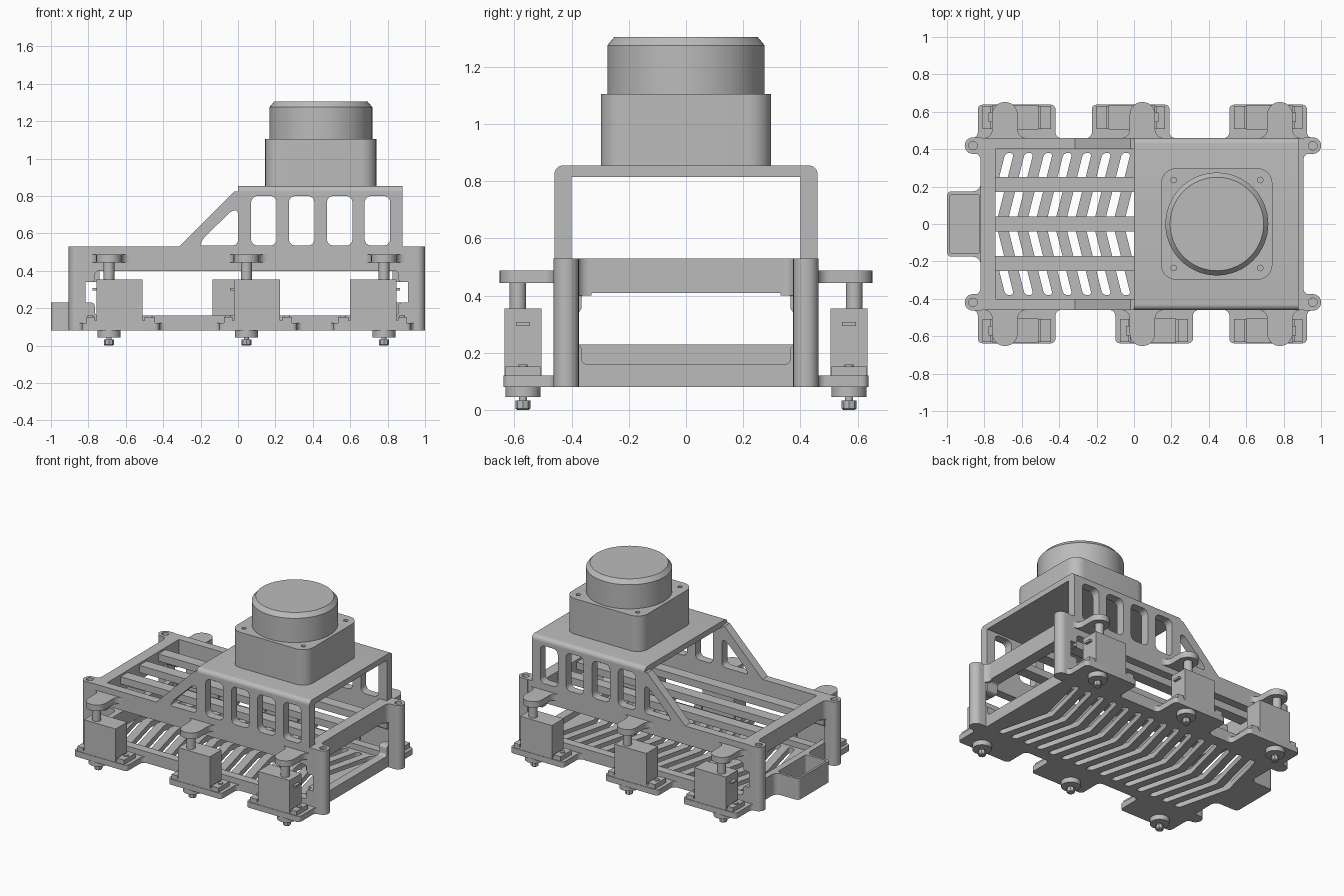
import bpy, bmesh
from math import sin, cos, pi
from mathutils import Vector
from mathutils.geometry import tessellate_polygon

cube = bpy.data.objects.get("Cube")
if cube:
    bpy.data.objects.remove(cube)

grey = bpy.data.materials.new("plain_grey")
grey.use_nodes = True
grey.diffuse_color = (0.5, 0.5, 0.5, 1)
grey.node_tree.nodes["Principled BSDF"].inputs["Base Color"].default_value = (0.5, 0.5, 0.5, 1)


def finish(name, bm):
    bmesh.ops.recalc_face_normals(bm, faces=bm.faces[:])
    mesh = bpy.data.meshes.new(name)
    bm.to_mesh(mesh)
    bm.free()
    mesh.shade_smooth()
    mesh.set_sharp_from_angle(angle=0.5)
    mesh.materials.append(grey)
    ob = bpy.data.objects.new(name, mesh)
    bpy.context.scene.collection.objects.link(ob)
    return ob


def rounded(points, radius):
    """Polygon with rounded corners; radius is one value or one per corner."""
    n, out = len(points), []
    pts = [Vector(p) for p in points]
    radii = radius if isinstance(radius, (list, tuple)) else [radius] * n
    for i, (p, r) in enumerate(zip(pts, radii)):
        if r == 0:
            out.append(p)
            continue
        a = p + (pts[i - 1] - p).normalized() * r
        b = p + (pts[(i + 1) % n] - p).normalized() * r
        for k in range(7):
            t = k / 6
            w = 2 ** 0.5 * t * (1 - t)     # conic weight gives a true quarter circle
            out.append((a * (1 - t) ** 2 + p * w + b * t * t) / ((1 - t) ** 2 + w + t * t))
    return out


def rect(a, b, c, d, r=0):
    return rounded([(a, c), (b, c), (b, d), (a, d)], r)


def circle(x, y, r, n=20):
    return [Vector((x + r * cos(2 * pi * i / n), y + r * sin(2 * pi * i / n))) for i in range(n)]


def prism(name, axis, lo, hi, outline, holes=()):
    """Extrude a flat outline with holes along an axis."""
    place = {"x": lambda u, v, w: (w, u, v), "y": lambda u, v, w: (u, w, v),
             "z": lambda u, v, w: (u, v, w)}[axis]
    loops = [outline, *holes]
    tris = tessellate_polygon([[Vector((p[0], p[1], 0)) for p in lp] for lp in loops])
    bm = bmesh.new()
    flat = [p for lp in loops for p in lp]
    low, high = [[bm.verts.new(place(p[0], p[1], w)) for p in flat] for w in (lo, hi)]
    for tri in tris:
        for side in (low, high):
            bm.faces.new([side[i] for i in tri])
    start = 0
    for lp in loops:
        n = len(lp)
        for i in range(n):
            a, b = start + i, start + (i + 1) % n
            bm.faces.new((low[a], low[b], high[b], high[a]))
        start += n
    return finish(name, bm)


def lathe(name, x, y, profile, n=32):
    """Stack of rings (radius, height), closed at both ends."""
    bm = bmesh.new()
    rings = [[bm.verts.new((p[0], p[1], z)) for p in circle(x, y, r, n)] for r, z in profile]
    for r0, r1 in zip(rings, rings[1:]):
        for i in range(n):
            j = (i + 1) % n
            bm.faces.new((r0[i], r0[j], r1[j], r1[i]))
    bm.faces.new(rings[0])
    bm.faces.new(rings[-1])
    return finish(name, bm)


def block(name, x0, x1, y0, y1, z0, z1, r=0):
    return prism(name, "z", z0, z1, rect(x0, x1, y0, y1, r))


def bracket_beam(name, axis, lo, hi, a, b, edge, inner, tip):
    """Beam whose two ends thicken into small corner gussets."""
    g = 0.055
    pts = [(a, edge), (b, edge), (b, tip), (b - g, tip), (b - g, inner),
           (a + g, inner), (a + g, tip), (a, tip)]
    prism(name, axis, lo, hi, rounded(pts, [0, 0, 0, .02, .02, .02, .02, 0]))


# Floor plate with chevron slots
slots = []
for i in range(15):
    x, w, s, h = -0.76 + i * 0.104, 0.023, 0.095, 0.38
    slots.append(rounded([(x - w, 0), (x + s - w, -h), (x + s + w, -h),
                          (x + w, 0), (x + s + w, h), (x + s - w, h)],
                         [0, .02, .02, 0, .02, .02]))
prism("floor_plate", "z", 0.08, 0.12, rect(-0.82, 0.905, -0.46, 0.46), slots)

# Side rails, upper and lower
for s, label in ((-1, "right"), (1, "left")):
    lo, hi = sorted((s * 0.40, s * 0.46))
    bracket_beam(label + "_upper_rail", "y", lo, hi, -0.82, 0.912, 0.53, 0.40, 0.34)
    bracket_beam(label + "_lower_rail", "y", lo, hi, -0.82, 0.912, 0.08, 0.16, 0.23)

# End beams
for label, lo, hi in (("rear", -0.82, -0.74), ("head", 0.825, 0.905)):
    bracket_beam(label + "_upper_beam", "x", lo, hi, -0.42, 0.42, 0.53, 0.41, 0.34)
bracket_beam("head_lower_beam", "x", 0.845, 0.905, -0.42, 0.42, 0.08, 0.16, 0.23)
block("rear_lower_beam", -0.82, -0.78, -0.42, 0.42, 0.08, 0.23)

# Corner posts with blind screw holes
for s in (-1, 1):
    for e, outer, inner in ((-1, -0.905, -0.815), (1, 1.0, 0.91)):
        pts = [(inner, s * 0.375), (outer, s * 0.375), (outer, s * 0.463), (inner, s * 0.463)]
        shape = rounded(pts, [0, .043, .043, 0])
        hole = circle(outer - e * 0.044, s * 0.419, 0.023)
        prism("corner_post", "z", 0.08, 0.48, shape)
        prism("corner_post_top", "z", 0.48, 0.53, shape, [hole])
        # concave fillet from post to end beam
        edge = -0.82 if e < 0 else 0.905
        flare = rounded([(edge - e * .01, s * .33), (edge, s * .33), (edge, s * .38),
                         (edge + e * .045, s * .38), (edge + e * .045, s * .40),
                         (edge - e * .01, s * .40)], [0, 0, .04, 0, 0, 0])
        prism("post_fillet", "z", 0.40, 0.53, flare)

# Upper grating bars
for y in (-0.21, 0, 0.21):
    block("grating_bar", -0.75, 0.84, y - 0.04, y + 0.04, 0.465, 0.515)

# Rear open cup
cup = rounded([(-0.81, -0.225), (-0.82, -0.225), (-0.82, -0.175), (-1, -0.175),
               (-1, 0.175), (-0.82, 0.175), (-0.82, 0.225), (-0.81, 0.225)],
              [0, 0, .04, .025, .025, .04, 0, 0])
prism("cup_floor", "z", 0.08, 0.10, cup)
prism("cup_wall", "z", 0.10, 0.23, cup, [rect(-0.985, -0.825, -0.158, 0.158, 0.015)])

# Raised bridge: side panels with windows, and the roof
windows = [rect(x, x + 0.137, 0.535, 0.80, 0.035) for x in (0.07, 0.272, 0.475, 0.677)]
windows.append(rounded([(-0.205, 0.535), (0, 0.535), (0, 0.725), (-0.03, 0.725),
                        (-0.185, 0.575)], [.015, .03, .02, .02, .02]))
panel = [(-0.32, 0.525), (0.88, 0.525), (0.88, 0.825), (-0.02, 0.825)]
for s in (-1, 1):
    lo, hi = sorted((s * 0.40, s * 0.46))
    prism("bridge_side", "y", lo, hi, panel, windows)
prism("bridge_roof", "x", 0, 0.88, rounded(
    [(-0.46, 0.815), (0.46, 0.815), (0.46, 0.855), (-0.46, 0.855)], [0, 0, .03, .03]))

# Sensor on the roof
base = rect(0.145, 0.74, -0.298, 0.298, 0.08)
screws = [circle(x, y, 0.015, 12) for x in (0.212, 0.675) for y in (-0.235, 0.235)]
prism("sensor_base", "z", 0.855, 1.06, base)
prism("sensor_base_top", "z", 1.06, 1.105, base, screws)
lathe("sensor_drum", 0.443, 0, [(0.275, 1.10), (0.275, 1.275), (0.25, 1.305)], 64)


def servo_unit(x, s, d):
    """Servo with arm and mount; s is the side, d the way the body extends."""
    def at(points, radius=0):
        return rounded([(x + d * u, s * v) for u, v in points], radius)

    def box(a, b, c, e):
        return at([(a, c), (b, c), (b, e), (a, e)])

    arm = at([(-.12, .44), (-.12, .46), (-.068, .46), (-.068, .652),
              (.068, .652), (.068, .46), (.12, .46), (.12, .44)],
             [0, 0, .045, .066, .066, .045, 0, 0])
    prism("upper_arm", "z", 0.445, 0.488, arm)
    mount = at([(-.18, .44), (-.18, .46), (-.145, .46), (-.145, .638),
                (.27, .638), (.27, .46), (.31, .46), (.31, .44)],
               [0, 0, .03, .025, .025, .03, 0, 0])
    prism("servo_mount", "z", 0.08, 0.12, mount)
    prism("servo_body", "z", 0.11, 0.355, box(-.067, .18, .505, .635))
    for a, b in ((-.12, -.075), (.19, .245)):
        prism("servo_ear", "z", 0.12, 0.152, box(a, b, .508, .632))
        lathe("ear_screw", x + d * (a + b) / 2, s * 0.57, [(0.016, 0.15), (0.016, 0.16)], 12)
    prism("servo_flange", "z", 0.12, 0.135, box(-.12, .245, .508, .632))
    prism("servo_cable_stub", "z", 0.295, 0.308, box(-.087, -.06, .545, .595))
    lathe("pivot_pin", x, s * 0.588, [(0.029, 0.35), (0.029, 0.45)], 24)
    lathe("servo_boss", x, s * 0.57, [(0.062, 0.045), (0.062, 0.09)])
    lathe("output_shaft", x, s * 0.57, [(0.014, 0.03), (0.014, 0.05)], 12)
    lathe("output_nut", x, s * 0.57, [(0.02, 0), (0.026, 0.005), (0.026, 0.034)], 8)


# Six servo units along the two sides
for s, directions in ((-1, (1, 1, -1)), (1, (1, -1, -1))):
    for x, d in zip((-0.69, 0.045, 0.78), directions):
        servo_unit(x, s, d)
